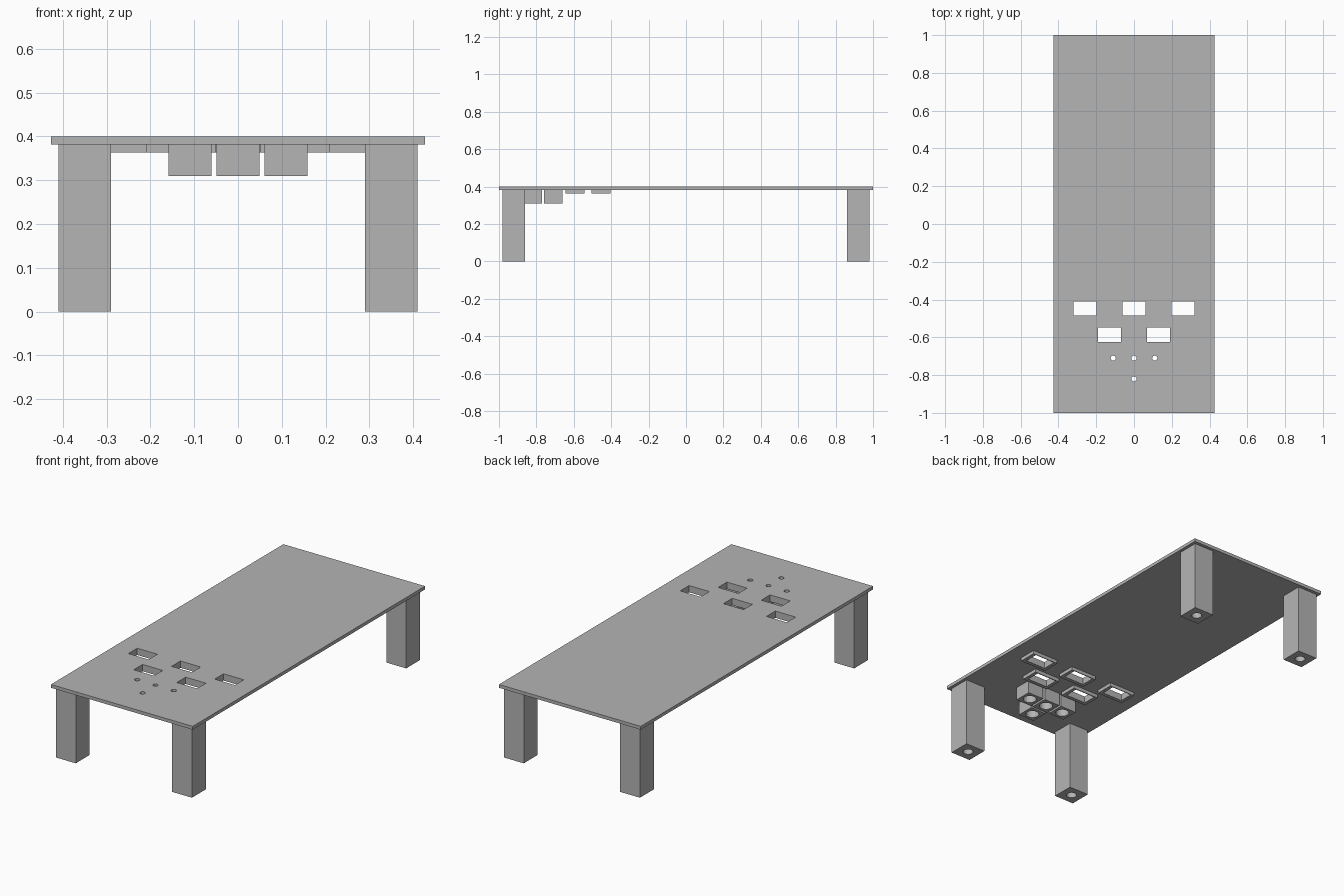
import bpy

cube = bpy.data.objects.get("Cube")
if cube:
    bpy.data.objects.remove(cube, do_unlink=True)

grey = bpy.data.materials.new("plain grey")
grey.use_nodes = True
grey.diffuse_color = (0.46, 0.46, 0.46, 1)
grey.node_tree.nodes["Principled BSDF"].inputs["Base Color"].default_value = grey.diffuse_color


def box(name, x, y, z0, z1, sx, sy):
    """Box centred on x, y with full sizes sx, sy, from z0 to z1."""
    bpy.ops.mesh.primitive_cube_add(size=1, location=(x, y, (z0 + z1) / 2))
    ob = bpy.context.object
    ob.name = name
    ob.scale = (sx, sy, z1 - z0)
    bpy.ops.object.transform_apply(location=False, rotation=False, scale=True)
    ob.data.materials.append(grey)
    return ob


def rod(x, y, z0, z1, radius):
    """Round cutter."""
    bpy.ops.mesh.primitive_cylinder_add(vertices=32, radius=radius, depth=z1 - z0,
                                        location=(x, y, (z0 + z1) / 2))
    ob = bpy.context.object
    ob.name = "hole_cutter"
    ob.data.materials.append(grey)
    return ob


def cut(target, cutter, keep=False):
    """Subtract the cutter from the target and discard it unless kept."""
    mod = target.modifiers.new("hole", "BOOLEAN")
    mod.operation = "DIFFERENCE"
    mod.solver = "EXACT"
    mod.object = cutter
    bpy.ops.object.select_all(action="DESELECT")
    bpy.context.view_layer.objects.active = target
    target.select_set(True)
    bpy.ops.object.modifier_apply(modifier=mod.name)
    if not keep:
        bpy.data.objects.remove(cutter, do_unlink=True)


def smooth(ob):
    bpy.ops.object.select_all(action="DESELECT")
    bpy.context.view_layer.objects.active = ob
    ob.select_set(True)
    bpy.ops.object.shade_smooth_by_angle()


TOP, UNDER = 0.40, 0.382

# Table plate
plate = box("top_plate", 0, 0, UNDER, TOP, 0.854, 2.0)

# Four legs with a blind hole in each foot
for side, x in (("right", -0.35), ("left", 0.35)):
    for end, y in (("front", -0.922), ("back", 0.922)):
        leg = box(f"{end}_{side}_leg", x, y, 0, UNDER, 0.12, 0.12)
        cut(leg, rod(x, y, -0.05, 0.2, 0.026))
        smooth(leg)

# Rectangular windows with shallow frames underneath
windows = [(x, -0.447, -0.455) for x in (-0.26, 0, 0.26)]
windows += [(x, -0.587, -0.594) for x in (-0.13, 0.13)]
for i, (x, y, frame_y) in enumerate(windows):
    frame = box(f"window_frame_{i + 1}", x, frame_y, 0.363, UNDER, 0.16, 0.1)
    cutter = box("window_cutter", x, y, 0.3, 0.5, 0.122, 0.076)
    cut(frame, cutter, keep=True)
    cut(plate, cutter)

# Small sockets: wide bore in the block, narrow hole through the plate
for i, (x, y) in enumerate([(-0.11, -0.71), (0, -0.71), (0.11, -0.71), (0, -0.82)]):
    block = box(f"socket_block_{i + 1}", x, y, 0.31, UNDER, 0.098, 0.098)
    cut(block, rod(x, y, 0.25, 0.45, 0.034))
    smooth(block)
    cut(plate, rod(x, y, 0.3, 0.5, 0.0135))
smooth(plate)
